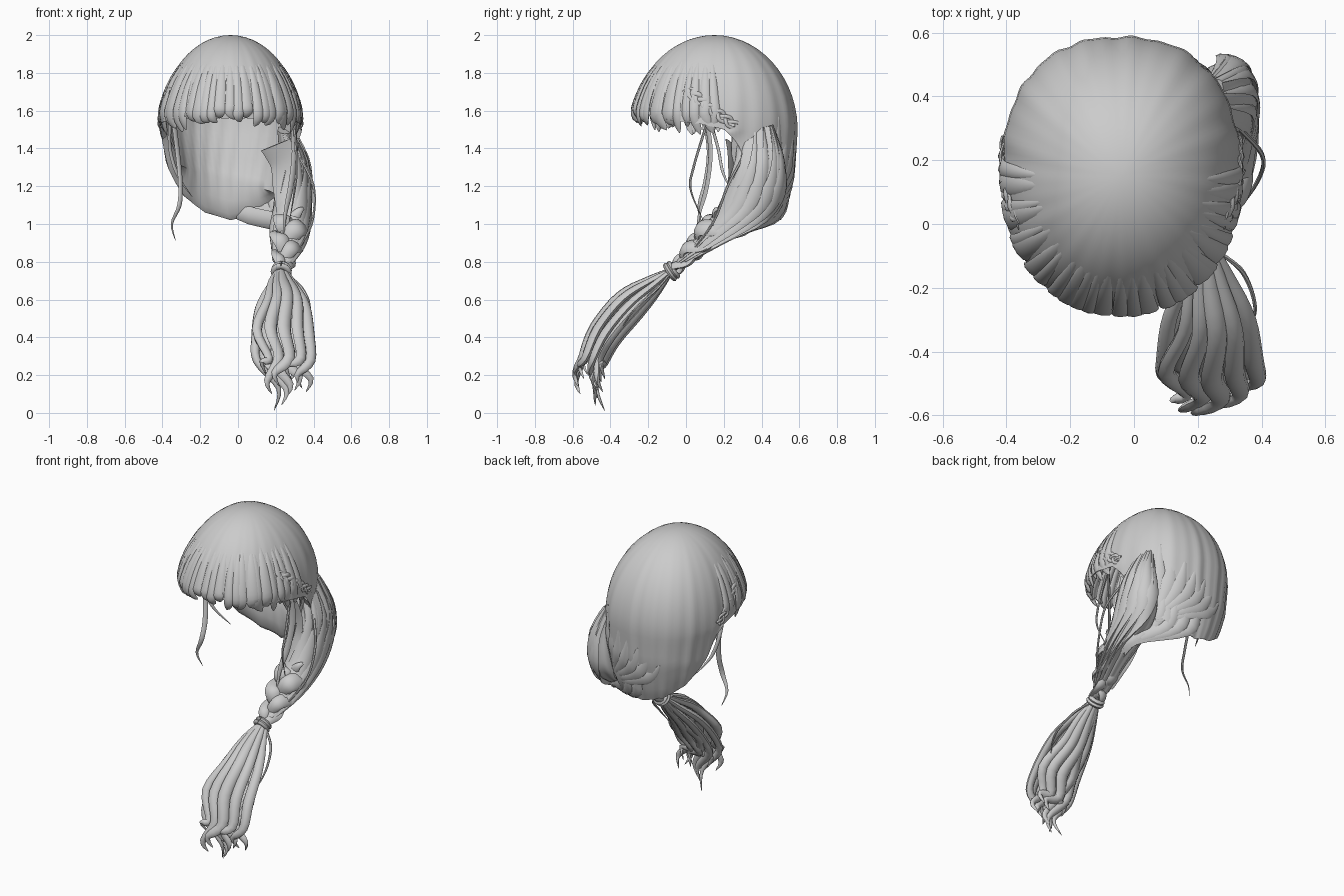
import bpy, bmesh, math, random
from mathutils import Vector

if "Cube" in bpy.data.objects:
    bpy.data.objects.remove(bpy.data.objects["Cube"])
random.seed(4)
CX, CY, CZ = -0.04, 0.15, 1.5
mat = bpy.data.materials.new("hair grey")
mat.diffuse_color = (0.6, 0.6, 0.6, 1)
mat.use_nodes = True
mat.node_tree.nodes["Principled BSDF"].inputs["Base Color"].default_value = mat.diffuse_color

def interp(x, table):
    for (a, va), (b, vb) in zip(table, table[1:]):
        if x <= b:
            return va + (vb - va) * min(1, max(0, (x - a) / (b - a)))
    return table[-1][1]

def smooth_path(pts, n):
    # Catmull-Rom resampling of tuples of any length
    p = [pts[0]] + list(pts) + [pts[-1]]
    out = []
    for k in range(n + 1):
        s = k / n * (len(pts) - 1)
        i = min(int(s), len(pts) - 2)
        t = s - i
        out.append(tuple(0.5 * (2 * q + (r - o) * t + (2 * o - 5 * q + 4 * r - u) * t * t
                                + (3 * q - o - 3 * r + u) * t ** 3) for o, q, r, u in zip(*p[i:i + 4])))
    return out

def skin(bm, rows, closed=True, caps=False):
    # Bridge rows of points with quads
    rows = [[bm.verts.new(c) for c in row] for row in rows]
    n = len(rows[0])
    for a, b in zip(rows, rows[1:]):
        for k in range(n if closed else n - 1):
            bm.faces.new((a[k], a[(k + 1) % n], b[(k + 1) % n], b[k]))
    if caps:
        bm.faces.new(rows[0])
        bm.faces.new(rows[-1])

def lock(bm, pts, width, thick, profile, out, n=14, sides=8):
    # Flattened tapered tube; out(c) is the direction the flat side faces
    path = [Vector(q) for q in smooth_path(pts, n)]
    rings = []
    for i, c in enumerate(path):
        tan = (path[min(i + 1, n)] - path[max(i - 1, 0)]).normalized()
        side = tan.cross(out(c)).normalized()
        nor = side.cross(tan).normalized()
        s = max(0.03, interp(i / n, profile))
        rings.append([c + side * math.cos(a) * width * s + nor * math.sin(a) * thick * s
                      for a in (2 * math.pi * k / sides for k in range(sides))])
    skin(bm, rings, caps=True)

def finish(name, bm, angle=50):
    # Turn the bmesh into a shaded object and hand back an empty one
    bmesh.ops.remove_doubles(bm, verts=bm.verts, dist=0.0004)
    bmesh.ops.recalc_face_normals(bm, faces=bm.faces)
    me = bpy.data.meshes.new(name)
    bm.to_mesh(me)
    me.materials.append(mat)
    me.shade_smooth()
    me.set_sharp_from_angle(angle=math.radians(angle))
    bpy.context.collection.objects.link(bpy.data.objects.new(name, me))
    bm.clear()
    return bm

LEFT = [(1.0, .55), (1.05, .66), (1.1, .76), (1.2, .87), (1.3, .94), (1.5, 1)]
RIGHT = [(1.0, .78), (1.1, .9), (1.3, .97), (1.5, 1)]
BACK = [(0.98, .77), (1.02, .8), (1.1, .87), (1.2, .92), (1.3, .97), (1.5, 1)]
HEM = [(0, 1.6), (40, 1.57), (80, 1.53), (97, 1.5), (106, 1.43), (116, 1.28), (130, 1.15), (150, 1.06), (180, 1.02)]

def head_point(deg, z, scale=1.0):
    # Point on the hair volume; 0 deg is front, 90 is right
    sx, sy = math.sin(math.radians(deg)), -math.cos(math.radians(deg))
    p = 2.35 if sy > 0 else 2.1
    k = (abs(sx) ** p + abs(sy) ** p) ** (-1 / p) * scale
    rx = ry = math.sqrt(max(0, 1 - ((z - CZ) / 0.5) ** 2))
    if z < CZ:
        rx, ry = interp(z, RIGHT if sx > 0 else LEFT), interp(z, BACK)
    return Vector((CX + 0.375 * sx * k * rx, CY + 0.437 * sy * k * ry, z))

def outward(c):
    return Vector((c.x - CX, c.y - CY, max(0, c.z - CZ) * 0.8)).normalized()

# Main cap: crown to hem, grooved along the strands
bm = bmesh.new()
rows = []
for t in (j / 26 for j in range(27)):
    row = []
    for deg in (i * 2.5 - 180 for i in range(144)):
        hem = interp(abs(deg), HEM)
        lim = max(hem, CZ)
        z = lim + (2 - lim) * math.cos(min(1, t / 0.55) * math.pi / 2) + (min(hem, CZ) - CZ) * max(0, t - .55) / .45
        flow = deg + 16 * t * math.sin(math.radians(deg)) ** 2
        g = 0.007 * math.sin(math.radians(flow * 17)) + 0.006 * math.sin(math.radians(flow * 29 + 40))
        row.append(head_point(deg, z, 1 + g * min(1, t * 1.6)))
    rows.append(row)
skin(bm, rows)
bm = finish("hair_cap", bm, 40)
# Nape underlayer swept toward the braid, joined to the hem by a curled lip
cols = []
for i in range(41):
    d = (76 - i / 40 * 152) % 360 - 180
    hem, low = max(1, interp(abs(d), HEM)), 1.32 - 0.18 * i / 40
    col = [head_point(d, 1.56 + (low - 1.56) * j / 8, 0.91 - 0.14 * j / 8 + 0.008 * math.sin(i * 1.7 + j * .5))
           for j in range(9)]
    mid = head_point(d, hem + 0.03, 0.9)
    cols.append(col + [col[-1].lerp(mid, 0.6), mid, head_point(d, hem)])
skin(bm, cols, closed=False)
bm = finish("nape_underlayer", bm)
# Fringe: overlapping tapered locks emerging from the cap
for i in range(27):
    deg = -92 + 184 * i / 26 + random.uniform(-2.5, 2.5)
    hem = interp(abs(deg), [(0, 1.56), (25, 1.53), (50, 1.5), (75, 1.485), (100, 1.51)]) + random.uniform(-.02, .03)
    pts = [head_point(deg * (1 - .1 * (z - 1.57)), max(z, hem + .035), s)
           for z, s in ((1.9, .965), (1.83, .985), (1.74, .995), (1.64, 1.008), (1.57, 1.0))]
    pts.append(head_point(deg + random.uniform(-3, 6), hem, 0.94))
    lock(bm, pts, random.uniform(.026, .042), .012, [(0, .1), (.4, .75), (.75, 1), (.9, .75), (1, .1)], outward)
# Small flat plaits over both temples
for side in (-1, 1):
    for ph in (0, 2.1, 4.2):
        pts = [head_point(side * (68 + 36 * f + 2.2 * math.sin(ph + f * 14)), 1.72 - .2 * f + .015 * math.sin(ph + f * 14),
                          1.012 + .012 * math.sin(2 * ph + f * 28)) for f in (k / 20 for k in range(21))]
        lock(bm, pts, .014, .008, [(0, .2), (.2, 1), (1, .6)], outward, n=30, sides=6)
bm = finish("fringe_locks", bm)
# Back locks sweeping to the lower right, and nape locks gathering into the bundle
for i in range(7):
    deg, z0 = 205 - 11 * i, 1.3 + .045 * i
    pts = [head_point(deg + (136 - deg) * f ** 1.6, z0 + (1.09 + .008 * i - z0) * f ** .8, .994) for f in (0, .25, .5, .75, 1)]
    lock(bm, pts, .045, .012, [(0, .1), (.4, 1), (1, .4)], outward)
for i in range(6):
    deg = 182 - 12 * i
    pts = [head_point(deg, 1.3 + .02 * i, .98), head_point(deg - 4, 1.16, .985), head_point(deg - 14, 1.06, .95),
           (.25 + .01 * i, .32, 1.0), (.26 + .01 * i, .2, .95), (.26, .1, .88)]
    lock(bm, pts, .05, .02, [(0, .2), (.3, .9), (.7, 1), (1, .4)], outward, n=18)
bm = finish("back_locks", bm)
# Gathered bundle: sections as x, y, z, half width, half depth
BUNDLE = [(.25, .37, 1.5, .04, .09), (.295, .385, 1.34, .075, .125), (.295, .37, 1.2, .09, .155),
          (.285, .33, 1.09, .095, .175), (.275, .25, 1.0, .095, .175), (.265, .13, .9, .07, .11),
          (.24, .01, .81, .045, .065), (.23, -.07, .755, .035, .04)]

def on_bundle(sec, a, s):
    x, y, z, rx, ry = sec
    return (x + rx * s * math.cos(a), y + ry * s * math.sin(a), z + .25 * ry * math.sin(a))

skin(bm, [[on_bundle(sec, math.pi * k / 24, 1 + .05 * math.sin(math.pi * k / 3 + j * .16)) for k in range(48)]
          for j, sec in enumerate(smooth_path(BUNDLE, 28))], caps=True)
for i in range(9):
    pts = [on_bundle(sec, -2 + i * .5 - .2 * j, .98) for j, sec in enumerate(BUNDLE[:7])]
    lock(bm, pts, 0.042, 0.013, [(0, .2), (.4, 1), (.8, .8), (1, .4)],
         lambda c: Vector((c.x - .28, (c.y - .33) * .5, 0.02)), n=18)
# Flap of hair behind the ear, flowing into the bundle
lock(bm, [(.2, .24, 1.42), (.24, .25, 1.32), (.24, .24, 1.2), (.25, .18, 1.05)], .09, .012, [(0, 1), (1, .5)],
     lambda c: Vector((-.4, -1, 0)))
bm = finish("gathered_bundle", bm, 40)
# Three braided strands
for s in range(3):
    pts = []
    for f in (j / 24 for j in range(25)):
        ph, w = f * 2 * math.pi + s * 2 * math.pi / 3, 1 - 0.6 * f
        pts.append((.285 - .05 * f + .07 * w * math.sin(ph), .21 - .27 * f + .045 * w * math.sin(2 * ph),
                    1.05 - .29 * f - .038 * w * math.sin(2 * ph)))
    lock(bm, pts, 0.056, 0.03, [(0, .15), (.25, 1), (.6, .8), (1, .45)], lambda c: Vector((.3, -1, .5)), n=48)
bm = finish("braid", bm)
# Wrapped tie
ax = Vector((-.1, -.75, -.5)).normalized()
u = ax.cross(Vector((1, 0, 0))).normalized()
for r, off in ((.036, -.01), (.038, .012)):
    pts = [Vector((.23, -.075, .752)) + ax * off + (u * math.cos(k * math.pi / 8) + ax.cross(u) * math.sin(k * math.pi / 8)) * r
           for k in range(17)]
    lock(bm, pts, .018, .014, [(0, 1), (1, 1)], lambda c: -ax, n=32)
bm = finish("braid_tie", bm)
# Loose tail of wavy locks: belly x, belly depth, tip x, y, z, half width
TAIL = [(.11, .02, .19, -.43, .01, .026), (.13, -.04, .15, -.52, .20, .028), (.16, .06, .23, -.48, .04, .034),
        (.19, -.06, .18, -.56, .10, .036), (.22, .04, .25, -.47, .08, .038), (.25, -.07, .22, -.57, .14, .038),
        (.28, .03, .30, -.48, .12, .038), (.31, -.05, .28, -.54, .18, .034), (.33, .04, .36, -.44, .11, .032),
        (.36, 0, .34, -.47, .13, .032), (.23, .08, .27, -.45, .16, .038), (.18, .07, .17, -.46, .16, .034),
        (.29, .07, .32, -.43, .18, .036)]
for i, (bx, d, tx, ty, tz, w) in enumerate(TAIL):
    q, e = (1 if i % 2 else -1), bx - .23
    pts = [(.23 + e * .12, -.07, .76), (.23 + e * .5, -.17 + d * .35, .68 - d * .4),
           (bx - e * .15 + .015 * q, -.305 + d * .7, .57 - d * .7), (bx + e * .2 - .01 * q, -.43 + d * .8, .42 - d * .5),
           (bx * .75 + tx * .25 + .03 * q, -.495 + d * .8, .28 - d * .2),
           (tx - .025 * q, (ty - .5 + d) / 2 - .02, max(tz + .07, .13)), (tx, ty, tz)]
    lock(bm, pts, w, .023, [(0, .4), (.25, .85), (.5, 1), (.75, .75), (1, .03)], lambda c: Vector((.1 + .25 * q, -.7, .6)), n=24)
bm = finish("tail_locks", bm)
# Thin loose strands at the temples and beside the braid
for w, pts in (
        (.016, [(-.34, .1, 1.54), (-.32, .12, 1.38), (-.305, .1, 1.22), (-.31, .07, 1.1), (-.35, .08, 1.0), (-.33, .11, .91)]),
        (.012, [(-.36, .13, 1.54), (-.36, .17, 1.4), (-.32, .2, 1.26), (-.24, .27, 1.14)]),
        (.02, [(.29, .11, 1.54), (.3, .13, 1.38), (.28, .11, 1.2), (.25, .07, 1.05), (.24, .05, .9)]),
        (.008, [(.3, .1, 1.5), (.31, .04, 1.3), (.3, .025, 1.18), (.27, .1, 1.0)]),
        (.008, [(.33, .3, 1.35), (.4, .22, 1.2), (.395, .15, 1.02), (.33, .05, .88), (.25, -.04, .78)]),
        (.008, [(.25, -.08, .74), (.34, -.15, .66), (.38, -.27, .55), (.34, -.36, .42)])):
    lock(bm, pts, w, .007, [(0, 1), (.6, .9), (1, .05)], lambda c: Vector((.6, -.8, 0)), n=20, sides=6)
finish("loose_wisps", bm)
